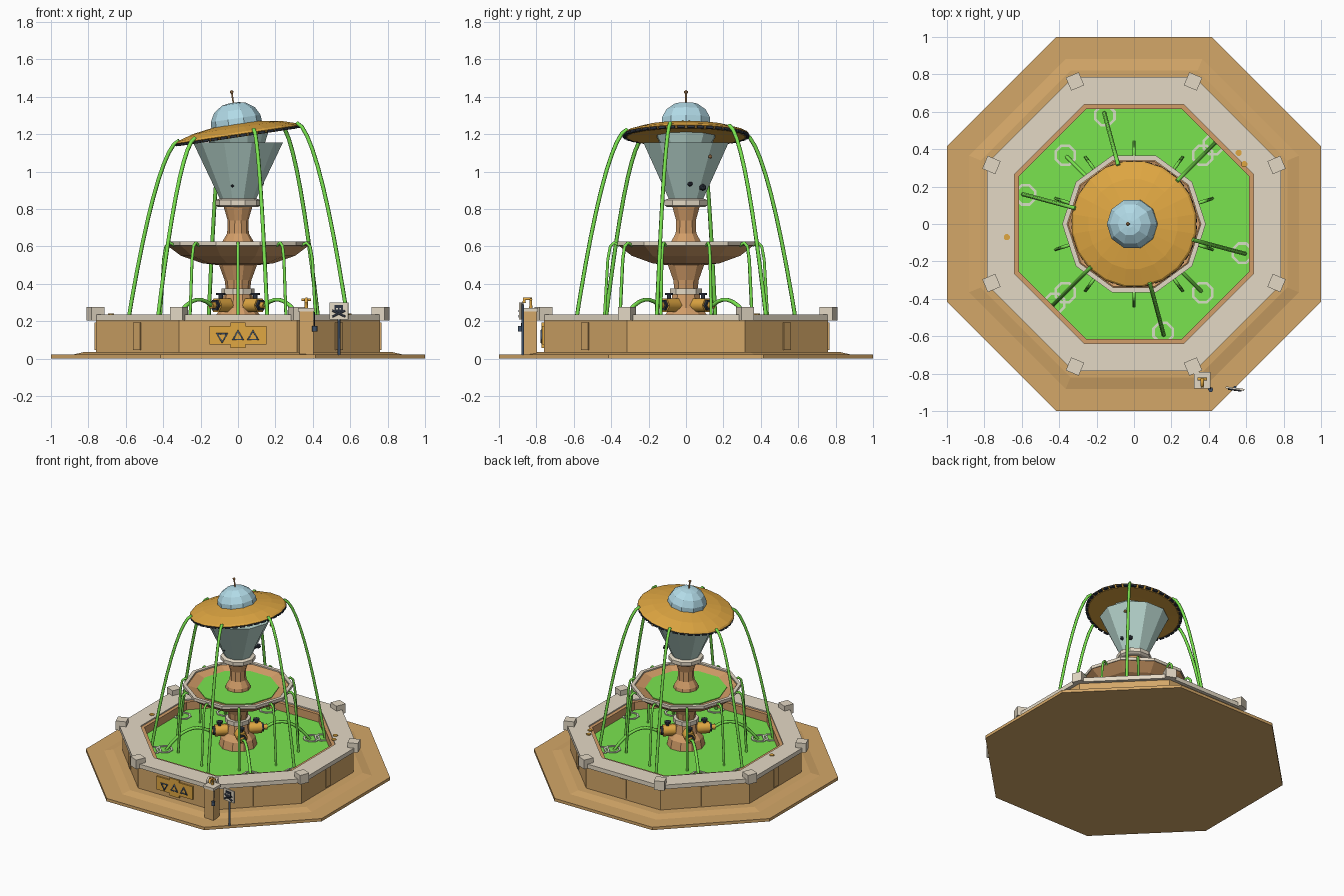
import bpy, bmesh, math
from math import sin, cos, pi, radians
from mathutils import Matrix, Vector

if "Cube" in bpy.data.objects:
    bpy.data.objects.remove(bpy.data.objects["Cube"])


def material(name, r, g, b):
    lin = [((c / 255 + 0.055) / 1.055) ** 2.4 for c in (r, g, b)] + [1]
    m = bpy.data.materials.new(name)
    m.use_nodes = True
    m.diffuse_color = lin
    m.node_tree.nodes["Principled BSDF"].inputs["Base Color"].default_value = lin
    return m


TAN = material("sandstone", 212, 167, 104)
CLAY = material("warm_clay", 210, 157, 104)
STONE = material("pale_stone", 228, 217, 197)
GOLD = material("gold", 224, 167, 66)
WATER = material("green_water", 122, 228, 79)
FOAM = material("pale_foam", 214, 224, 196)
GLASS = material("teal_glass", 184, 214, 206)
DOME = material("blue_glass", 184, 226, 239)
DARK = material("dark_iron", 46, 52, 64)
SLATE = material("slate_blue", 66, 84, 108)


def finish(name, bm, mat, matrix=None):
    bmesh.ops.recalc_face_normals(bm, faces=bm.faces)
    me = bpy.data.meshes.new(name)
    bm.to_mesh(me)
    bm.free()
    me.materials.append(mat)
    ob = bpy.data.objects.new(name, me)
    if matrix:
        ob.matrix_world = matrix
    bpy.context.collection.objects.link(ob)
    return ob


def lathe(name, profile, sides, mat, ring=False, matrix=None):
    """Turn (apothem, z) points into a faceted solid with a flat side to the front."""
    bm = bmesh.new()
    loops = []
    for r, z in profile:
        r /= cos(pi / sides)
        angles = [-pi / 2 + (2 * k + 1) * pi / sides for k in range(sides)]
        loops.append([bm.verts.new((r * cos(a), r * sin(a), z)) for a in angles])
    pairs = list(zip(loops, loops[1:]))
    if ring:
        pairs.append((loops[-1], loops[0]))
    else:
        bm.faces.new(loops[0])
        bm.faces.new(loops[-1])
    for a, b in pairs:
        for k in range(sides):
            j = (k + 1) % sides
            bm.faces.new((a[k], a[j], b[j], b[k]))
    return finish(name, bm, mat, matrix)


def box(name, loc, size, mat, turn=0, frame=Matrix()):
    bm = bmesh.new()
    bmesh.ops.create_cube(bm, size=1, matrix=Matrix.Diagonal((*size, 1)))
    return finish(name, bm, mat, frame @ Matrix.Translation(loc) @ Matrix.Rotation(turn, 4, "Z"))


def ball(name, loc, radius, mat):
    bm = bmesh.new()
    bmesh.ops.create_icosphere(bm, subdivisions=1, radius=radius)
    return finish(name, bm, mat, Matrix.Translation(loc))


def tube(name, points, radius, mat, cyclic=False):
    cu = bpy.data.curves.new(name, "CURVE")
    cu.dimensions = "3D"
    cu.bevel_depth, cu.bevel_resolution, cu.use_fill_caps = radius, 1, True
    sp = cu.splines.new("POLY")
    sp.points.add(len(points) - 1)
    for p, co in zip(sp.points, points):
        p.co = (*co, 1)
    sp.use_cyclic_u = cyclic
    cu.materials.append(mat)
    ob = bpy.data.objects.new(name, cu)
    bpy.context.collection.objects.link(ob)
    bpy.ops.object.select_all(action="DESELECT")
    ob.select_set(True)
    bpy.context.view_layer.objects.active = ob
    bpy.ops.object.convert(target="MESH")
    return ob


def polar(r, a, z):
    return (r * cos(a), r * sin(a), z)


def splash(name, r, a):
    lathe(name, [(0.044, 0.16), (0.044, 0.174), (0.058, 0.174), (0.058, 0.16)], 8, FOAM, True,
          Matrix.Translation(polar(r, a, 0)))


# Paving and basin
lathe("paving", [(1, 0), (1, 0.022)], 8, TAN)
lathe("paving_step", [(0.89, 0.02), (0.82, 0.036)], 8, TAN)
lathe("basin_wall", [(0.63, 0.03), (0.76, 0.03), (0.76, 0.21), (0.63, 0.21)], 8, TAN, True)
lathe("basin_rim", [(0.64, 0.205), (0.785, 0.205), (0.785, 0.237), (0.64, 0.237)], 8, STONE, True)
lathe("basin_lip", [(0.615, 0.1), (0.645, 0.1), (0.645, 0.228), (0.615, 0.228)], 8, CLAY, True)
lathe("basin_water", [(0.62, 0.1), (0.62, 0.168)], 8, WATER)
for k in range(8):
    a = k * pi / 4
    box("corner_block", polar(0.825, a + pi / 8, 0.24), (0.075, 0.075, 0.07), STONE, a + pi / 8)
    if k != 6:
        box("wall_panel", polar(0.76, a, 0.12), (0.014, 0.055, 0.145), TAN, a)
for x, y in ((-0.68, -0.07), (0.56, 0.38), (0.59, 0.32)):
    lathe("coin", [(0.016, 0.235), (0.016, 0.242)], 8, GOLD, matrix=Matrix.Translation((x, y, 0)))

# Plaque with three triangular marks
box("plaque", (0, -0.763, 0.125), (0.305, 0.016, 0.1), GOLD)
box("plaque_centre", (0, -0.763, 0.125), (0.08, 0.018, 0.135), GOLD)
for x, flip in ((-0.085, -1), (0, 1), (0.08, 1)):
    tri = [(x + 0.03 * sin(t), -0.771, 0.118 + flip * 0.03 * cos(t)) for t in (0, 2 * pi / 3, 4 * pi / 3)]
    tube("plaque_mark", tri, 0.008, SLATE, True)

# Pedestal, bowl and column
lathe("pedestal_foot", [(0.13, 0.15), (0.115, 0.23), (0.085, 0.27), (0.072, 0.35)], 10, CLAY)
lathe("pedestal_ring", [(0.085, 0.343), (0.085, 0.375)], 10, STONE)
lathe("pedestal_neck", [(0.062, 0.37), (0.068, 0.42), (0.1, 0.51)], 10, CLAY)
lathe("bowl", [(0.1, 0.5), (0.18, 0.51), (0.29, 0.55), (0.36, 0.605), (0.335, 0.62), (0.25, 0.59)], 10, CLAY)
lathe("bowl_rim", [(0.34, 0.605), (0.365, 0.605), (0.365, 0.627), (0.34, 0.627)], 10, STONE, True)
lathe("bowl_water", [(0.27, 0.585), (0.27, 0.602)], 10, WATER)
lathe("column", [(0.085, 0.59), (0.08, 0.625), (0.055, 0.67), (0.053, 0.74), (0.075, 0.82)], 10, CLAY)
lathe("column_cap", [(0.1, 0.81), (0.115, 0.82), (0.115, 0.848), (0.09, 0.858)], 10, STONE)

# Glass cone with dark knobs
lathe("glass_cone", [(0.09, 0.85), (0.228, 1.155)], 10, GLASS)
for x, y, z, r in ((0.125, 0.02, 0.935, 0.016), (0.11, 0.09, 0.915, 0.02), (-0.03, -0.12, 0.925, 0.01)):
    ball("cone_knob", (x, y, z), r, DARK)
ball("cone_stud", (0.19, 0.13, 1.08), 0.012, CLAY)

# Tilted saucer with a dashed rim, dome and aerial
TILT = Matrix.Translation((0, 0, 1.2)) @ Matrix.Rotation(radians(-8.5), 4, "Y")
lathe("saucer_core", [(0.13, -0.065), (0.16, 0.0)], 10, GLASS, matrix=TILT)
lathe("saucer", [(0.2, -0.012), (0.315, -0.016), (0.335, 0), (0.325, 0.01), (0.24, 0.036), (0.12, 0.055)],
      20, GOLD, matrix=TILT)
for k in range(40):
    a = (k + 0.5) * pi / 20
    box("saucer_rim_dash", polar(0.329, a, -0.009), (0.018, 0.036, 0.012), DARK, a, TILT)
lathe("dome", [(0.13, 0.045), (0.128, 0.085), (0.105, 0.13), (0.06, 0.163), (0.02, 0.17)], 10, DOME, matrix=TILT)
aerial_tip = TILT @ Vector((0, 0, 0.228))
tube("aerial", [TILT @ Vector((0, 0, 0.16)), aerial_tip], 0.005, CLAY)
ball("aerial_tip", aerial_tip, 0.011, CLAY)

# Tall jets falling from the saucer
for k in range(6):
    a = radians(45 + 60 * k)
    top = TILT @ Vector(polar(0.33, a, 0.014))
    path = []
    for i in range(11):
        t = i / 10
        path.append(polar(0.325 + 0.29 * t, a, top.z - (top.z - 0.16) * t ** 1.7))
    tube("tall_jet", path, 0.011, WATER)
    splash("tall_splash", 0.6, a)

# Jets spilling from the bowl
for k in range(10):
    a = pi / 2 + k * pi / 5
    spill = ((0.355, 0.605), (0.385, 0.62), (0.405, 0.6), (0.418, 0.53), (0.44, 0.16))
    tube("bowl_jet", [polar(r, a, z) for r, z in spill], 0.009, WATER)

# Four pump nozzles with low arcing jets
for k in range(4):
    a = pi / 4 + k * pi / 2
    tube("nozzle_barrel", [polar(0.07, a, 0.285), polar(0.165, a, 0.285)], 0.042, GOLD)
    tube("nozzle_collar", [polar(0.165, a, 0.285), polar(0.18, a, 0.285)], 0.032, DARK)
    tube("nozzle_mouth", [polar(0.175, a, 0.285), polar(0.205, a, 0.285)], 0.02, GOLD)
    tube("nozzle_valve", [polar(0.13, a, 0.31), polar(0.13, a, 0.345)], 0.012, DARK)
    tube("nozzle_wheel", [polar(0.13, a, 0.34), polar(0.13, a, 0.352)], 0.025, DARK)
    arc = [polar(0.2 + 0.31 * t, a, 0.285 + 0.2 * t - 0.325 * t * t) for t in (i / 8 for i in range(9))]
    tube("low_jet", arc, 0.011, WATER)
    splash("low_splash", 0.52, a)

# Drinking post with tap and cup
box("tap_post", (0.365, -0.835, 0.14), (0.075, 0.075, 0.24), TAN)
box("tap_post_cap", (0.365, -0.835, 0.262), (0.09, 0.09, 0.02), STONE)
tube("tap_stem", [(0.365, -0.83, 0.27), (0.365, -0.83, 0.32), (0.365, -0.865, 0.32), (0.365, -0.865, 0.298)],
     0.01, GOLD)
tube("tap_handle", [(0.34, -0.83, 0.315), (0.39, -0.83, 0.315)], 0.008, GOLD)
tube("cup_chain", [(0.408, -0.872, 0.25), (0.41, -0.88, 0.17)], 0.003, DARK)
tube("cup", [(0.41, -0.885, 0.145), (0.41, -0.885, 0.175)], 0.014, SLATE)

# Warning sign
turn = radians(-8)
SIGN = Matrix.Translation((0.54, -0.88, 0.255)) @ Matrix.Rotation(turn, 4, "Z")
tube("sign_pole", [(0.54, -0.872, 0.02), (0.54, -0.872, 0.29)], 0.008, SLATE)
box("sign_board", SIGN.translation, (0.1, 0.01, 0.09), STONE, turn)
box("sign_head", SIGN @ Vector((0, -0.006, 0.014)), (0.046, 0.008, 0.036), DARK, turn)
box("sign_jaw", SIGN @ Vector((0, -0.006, -0.008)), (0.028, 0.008, 0.018), DARK, turn)
for s in (-1, 1):
    ends = [SIGN @ Vector((-0.035, -0.006, -0.016 * s - 0.014)), SIGN @ Vector((0.035, -0.006, 0.016 * s - 0.014))]
    tube("sign_crossbar", ends, 0.006, DARK)
    box("sign_eye", SIGN @ Vector((s * 0.009, -0.01, 0.012)), (0.009, 0.003, 0.009), STONE, turn)
